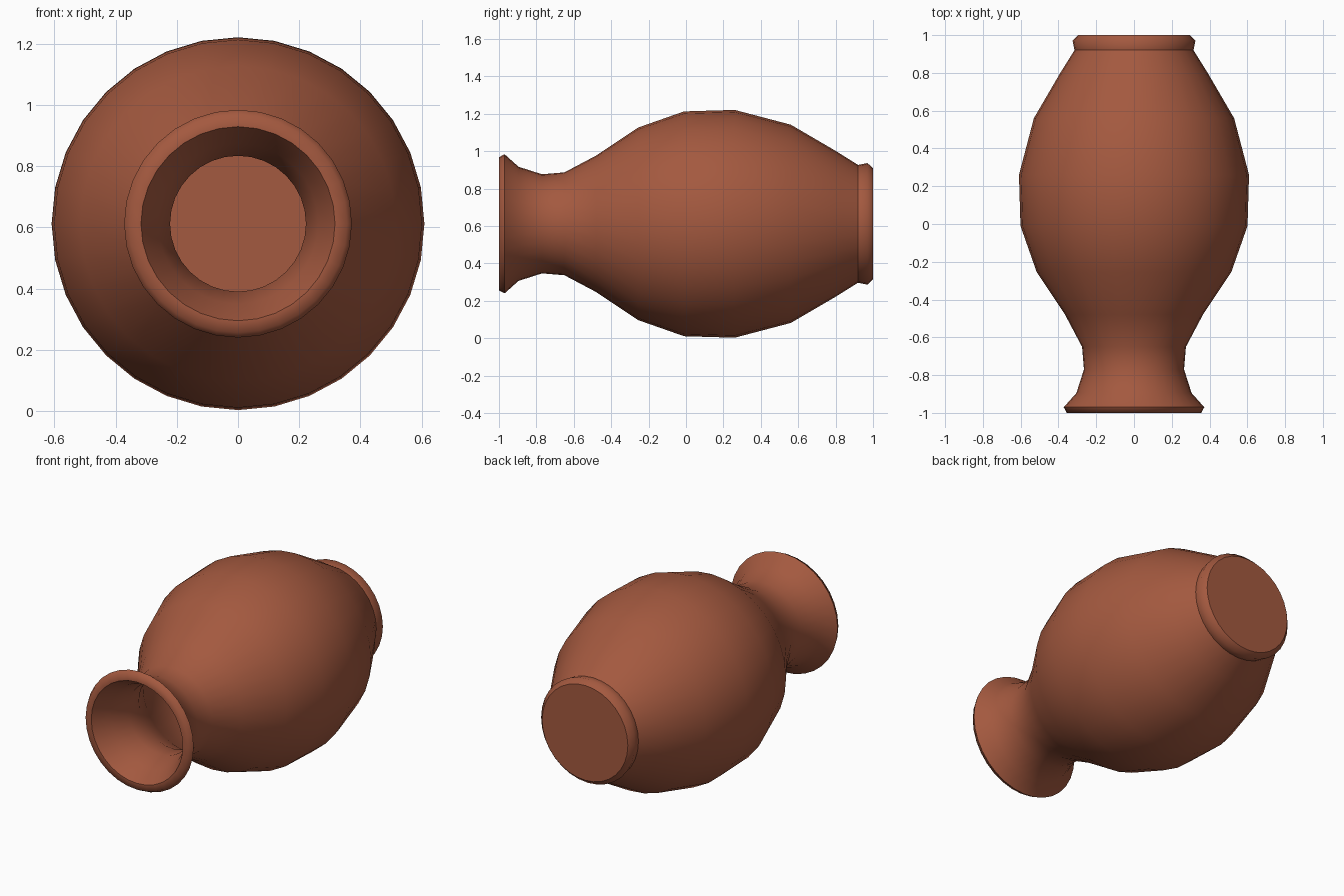
import bpy, bmesh, math

if "Cube" in bpy.data.objects:
    bpy.data.objects.remove(bpy.data.objects["Cube"])

SIDES = 32
CENTRE_Z = 0.612

# Profile from foot to lip, then back down the inner wall: (radius, y, sharp ring)
outer = [(0.297, 1.0, True), (0.325, 0.97, False), (0.315, 0.92, True),
         (0.39, 0.80, False), (0.53, 0.56, False), (0.609, 0.26, False),
         (0.601, -0.01, False), (0.515, -0.255, False), (0.365, -0.48, False),
         (0.275, -0.65, False), (0.265, -0.77, False), (0.305, -0.895, False),
         (0.372, -0.97, True), (0.356, -1.0, False)]
wall = 0.043
inner = [(0.317, -1.0, True)]
inner += [(r - wall, y, False) for r, y, s in reversed(outer[3:12])]
inner.append((0.275, 0.92, True))
profile = outer + inner

# Lathe the profile around the lying axis
bm = bmesh.new()
rings = []
for r, y, sharp in profile:
    ring = []
    for i in range(SIDES):
        a = 2 * math.pi * i / SIDES
        ring.append(bm.verts.new((r * math.cos(a), y, CENTRE_Z + r * math.sin(a))))
    rings.append(ring)
for a, b in zip(rings, rings[1:]):
    for i in range(SIDES):
        j = (i + 1) % SIDES
        bm.faces.new((a[i], a[j], b[j], b[i]))

# Foot underside and inside floor
bm.faces.new(rings[0])
bm.faces.new(rings[-1])
bmesh.ops.recalc_face_normals(bm, faces=bm.faces[:])

# Smooth shading with crisp rings at the foot and lip
for f in bm.faces:
    f.smooth = True
for ring, (r, y, sharp) in zip(rings, profile):
    if sharp:
        for i in range(SIDES):
            bm.edges.get((ring[i], ring[(i + 1) % SIDES])).smooth = False

mesh = bpy.data.meshes.new("vase")
bm.to_mesh(mesh)
bm.free()
vase = bpy.data.objects.new("vase", mesh)
bpy.context.collection.objects.link(vase)

# Terracotta
clay = bpy.data.materials.new("terracotta")
clay.diffuse_color = (0.37, 0.10, 0.05, 1)
clay.use_nodes = True
clay.node_tree.nodes["Principled BSDF"].inputs["Base Color"].default_value = clay.diffuse_color
mesh.materials.append(clay)
